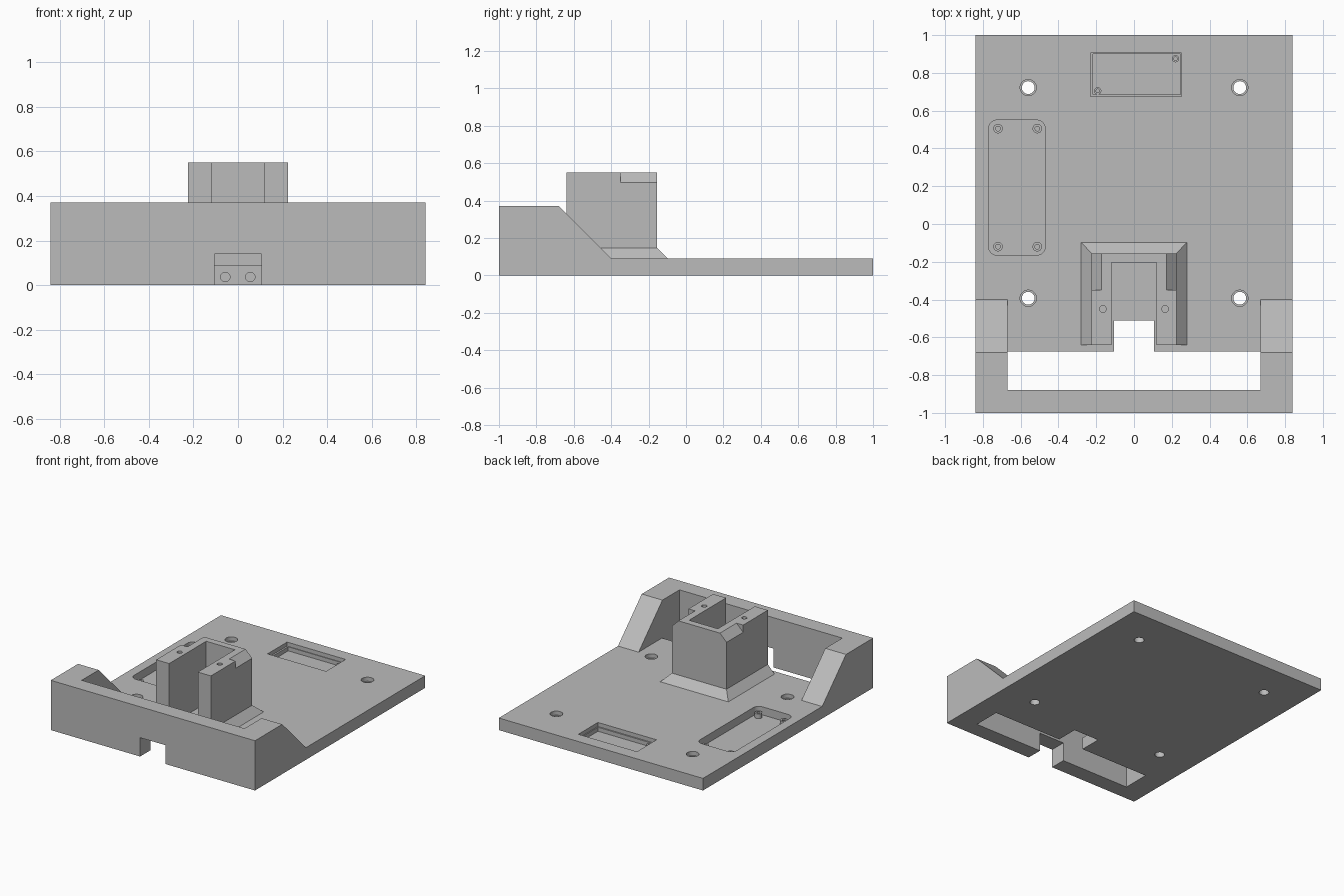
import bpy
import bmesh
from mathutils import Vector
from math import cos, sin, pi, radians

if "Cube" in bpy.data.objects:
    bpy.data.objects.remove(bpy.data.objects["Cube"])

grey = bpy.data.materials.new("matte_grey")
grey.use_nodes = True
grey.diffuse_color = (0.5, 0.5, 0.5, 1)
grey.node_tree.nodes["Principled BSDF"].inputs["Base Color"].default_value = (0.5, 0.5, 0.5, 1)

T = 0.09       # plate thickness
FLOOR = 0.03   # pocket floor height


def loft(name, rings):
    """Closed solid through rings of equal point count."""
    bm = bmesh.new()
    loops = [[bm.verts.new(p) for p in ring] for ring in rings]
    n = len(loops[0])
    for a, b in zip(loops, loops[1:]):
        for i in range(n):
            j = (i + 1) % n
            bm.faces.new((a[i], a[j], b[j], b[i]))
    bm.faces.new(loops[0][::-1])
    bm.faces.new(loops[-1])
    bmesh.ops.recalc_face_normals(bm, faces=bm.faces)
    mesh = bpy.data.meshes.new(name)
    bm.to_mesh(mesh)
    bm.free()
    mesh.materials.append(grey)
    obj = bpy.data.objects.new(name, mesh)
    bpy.context.collection.objects.link(obj)
    return obj


def prism(name, pts, axis, lo, hi):
    """Extrude a 2D outline along x, y or z."""
    place = {"x": lambda u, v, w: (w, u, v),
             "y": lambda u, v, w: (u, w, v),
             "z": lambda u, v, w: (u, v, w)}[axis]
    return loft(name, [[place(u, v, w) for u, v in pts] for w in (lo, hi)])


def rect(x0, x1, y0, y1):
    return [(x0, y0), (x1, y0), (x1, y1), (x0, y1)]


def circle(x, y, r, n=32):
    return [(x + r * cos(2 * pi * i / n), y + r * sin(2 * pi * i / n)) for i in range(n)]


def rounded(x0, x1, y0, y1, r, n=8):
    centres = [(x1 - r, y1 - r), (x0 + r, y1 - r), (x0 + r, y0 + r), (x1 - r, y0 + r)]
    return [(cx + r * cos(pi / 2 * (k + i / n)), cy + r * sin(pi / 2 * (k + i / n)))
            for k, (cx, cy) in enumerate(centres) for i in range(n + 1)]


def combine(target, tool, operation="DIFFERENCE"):
    """Apply a boolean and remove the tool."""
    mod = target.modifiers.new("bool", "BOOLEAN")
    mod.object, mod.operation, mod.solver = tool, operation, "EXACT"
    bpy.context.view_layer.update()
    evaluated = target.evaluated_get(bpy.context.evaluated_depsgraph_get())
    mesh = bpy.data.meshes.new_from_object(evaluated)
    target.modifiers.clear()
    target.data = mesh
    bpy.data.objects.remove(tool)


def cut(target, pts, axis, lo, hi):
    combine(target, prism("cutter", pts, axis, lo, hi))


# Base: plate with raised front rim and sloping side arms
base = prism("base_plate", [(-1, 0), (1, 0), (1, T), (-0.4, T), (-0.68, 0.37), (-1, 0.37)],
             "x", -0.84, 0.84)
cut(base, [(-0.88, -0.1), (-0.675, -0.1), (-0.675, T), (-0.4, T), (-0.4, 0.5), (-0.88, 0.5)],
    "x", -0.67, 0.67)

# Tower with flared foot at the sides and back
foot = loft("foot", [[(x, y, z) for x, y in rect(-w, w, -0.64, b)]
                     for w, b, z in ((0.28, -0.097, T - 0.02), (0.28, -0.097, T),
                                     (0.225, -0.155, 0.147))])
tower = prism("tower", rect(-0.225, 0.225, -0.64, -0.155), "z", T - 0.01, 0.55)
combine(tower, foot, "UNION")
for s in (-1, 1):
    # Chamfered rear top corners
    cut(tower, [(s * 0.17, 0.551), (s * 0.24, 0.551), (s * 0.24, 0.481)], "y", -0.35, -0.1)
    # Screw holes in the tower top
    cut(tower, circle(s * 0.165, -0.45, 0.018), "z", 0.43, 0.6)
combine(base, tower, "UNION")

# Open channel in the tower, cable notch in plate and front rim
cut(base, rect(-0.118, 0.118, -0.66, -0.205), "z", T, 0.7)
cut(base, rect(-0.105, 0.105, -0.7, -0.51), "z", -0.1, T + 0.02)
cut(base, rect(-0.105, 0.105, -0.1, 0.14), "y", -1.1, -0.8)
for x in (-0.057, 0.055):
    cut(base, circle(x, 0.037, 0.021), "y", -0.6, -0.4)

# Counterbored mounting holes
for x in (-0.56, 0.56):
    for y in (-0.393, 0.722):
        cut(base, circle(x, y, 0.034), "z", -0.1, 0.2)
        cut(base, circle(x, y, 0.043), "z", 0.06, 0.105)

# Rounded side pocket and stepped rear pocket
cut(base, rounded(-0.77, -0.47, -0.165, 0.55, 0.045), "z", FLOOR, 0.2)
cut(base, rect(-0.23, 0.252, 0.675, 0.905), "z", 0.06, 0.2)
cut(base, rect(-0.217, 0.245, 0.685, 0.9), "z", FLOOR, 0.2)


# Hollow standoffs in the pockets
def standoff(name, x, y, r, top):
    post = prism(name, circle(x, y, r), "z", FLOOR - 0.005, top)
    cut(post, circle(x, y, r * 0.5, 16), "z", FLOOR, 0.2)
    return post


posts = [standoff("side_pocket_standoff", x, y, 0.025, 0.065)
         for x in (-0.72, -0.512) for y in (-0.12, 0.505)]
posts += [standoff("rear_pocket_standoff", x, y, 0.019, 0.055)
          for x, y in ((-0.192, 0.705), (0.22, 0.875))]

# Smooth round walls, keep edges sharp
for obj in [base] + posts:
    bpy.ops.object.select_all(action="DESELECT")
    obj.select_set(True)
    bpy.context.view_layer.objects.active = obj
    bpy.ops.object.shade_smooth_by_angle(angle=radians(30))
